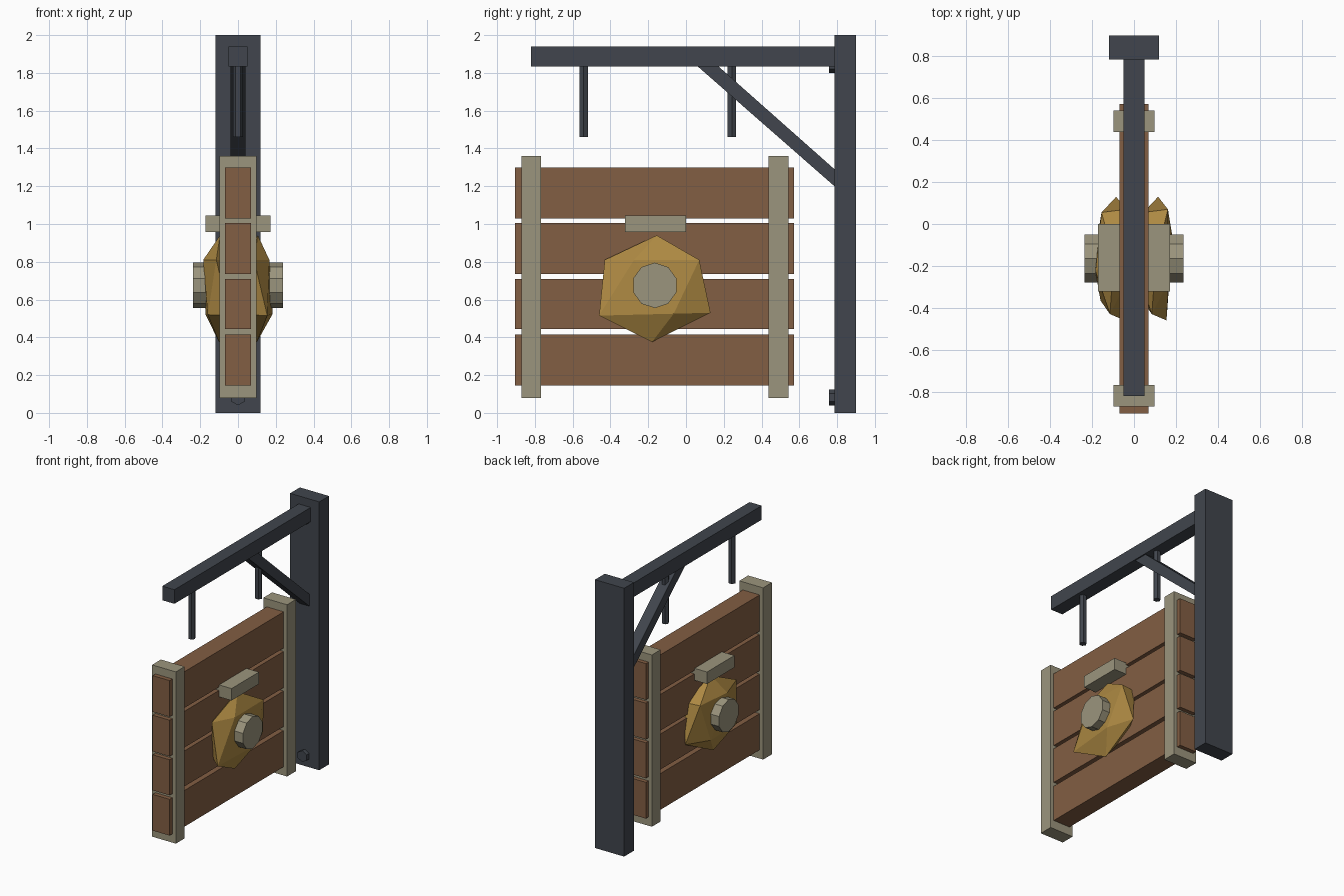
import bpy, bmesh, math
from mathutils import Matrix, Vector

if "Cube" in bpy.data.objects:
    bpy.data.objects.remove(bpy.data.objects["Cube"])


def material(name, rgb):
    m = bpy.data.materials.new(name)
    m.diffuse_color = (*rgb, 1)
    m.use_nodes = True
    m.node_tree.nodes["Principled BSDF"].inputs["Base Color"].default_value = m.diffuse_color
    return m


IRON = material("dark_iron", (0.052, 0.060, 0.074))
WOOD = material("brown_wood", (0.225, 0.112, 0.056))
STONE = material("pale_trim", (0.33, 0.30, 0.205))
GOLD = material("gold", (0.42, 0.25, 0.055))


def finish(name, bm, mat):
    bmesh.ops.recalc_face_normals(bm, faces=bm.faces)
    me = bpy.data.meshes.new(name)
    bm.to_mesh(me)
    bm.free()
    me.materials.append(mat)
    ob = bpy.data.objects.new(name, me)
    bpy.context.collection.objects.link(ob)
    return ob


def box(name, x, y, z, mat):
    """Box from (min, max) ranges."""
    bm = bmesh.new()
    size = [r[1] - r[0] for r in (x, y, z)]
    mid = [(r[0] + r[1]) / 2 for r in (x, y, z)]
    bmesh.ops.create_cube(bm, size=1, matrix=Matrix.Translation(mid) @ Matrix.Diagonal((*size, 1)))
    return finish(name, bm, mat)


def prism(name, sides, radius, depth, centre, axis, turn, mat):
    """Regular prism along an axis, turned about that axis."""
    rot = {"x": Matrix.Rotation(math.pi / 2, 4, "Y"),
           "y": Matrix.Rotation(math.pi / 2, 4, "X"),
           "z": Matrix.Identity(4)}[axis]
    bm = bmesh.new()
    # first corner placed at local +x, then turned
    pts = [Vector((radius * math.cos(turn + math.tau * i / sides),
                   radius * math.sin(turn + math.tau * i / sides), -depth / 2)) for i in range(sides)]
    f = bm.faces.new([bm.verts.new(p) for p in pts])
    ext = bmesh.ops.extrude_face_region(bm, geom=[f])
    bmesh.ops.translate(bm, vec=(0, 0, depth),
                        verts=[v for v in ext["geom"] if isinstance(v, bmesh.types.BMVert)])
    bmesh.ops.transform(bm, matrix=Matrix.Translation(centre) @ rot, verts=bm.verts)
    return finish(name, bm, mat)


# Post and arm
box("post", (-0.12, 0.12), (0.785, 0.90), (0, 2), IRON)
box("arm", (-0.05, 0.05), (-0.82, 0.79), (1.835, 1.94), IRON)

# Diagonal brace, extruded from its side profile
bm = bmesh.new()
profile = [(0.06, 1.836), (0.17, 1.836), (0.786, 1.29), (0.786, 1.20)]
face = bm.faces.new([bm.verts.new((-0.04, y, z)) for y, z in profile])
ext = bmesh.ops.extrude_face_region(bm, geom=[face])
bmesh.ops.translate(bm, vec=(0.08, 0, 0),
                    verts=[v for v in ext["geom"] if isinstance(v, bmesh.types.BMVert)])
finish("brace", bm, IRON)

# Hanging rods
for i, y in enumerate((-0.5425, 0.2425)):
    prism(f"hanging_rod_{i + 1}", 6, 0.026, 0.38, (0, y, 1.65), "z", 0, IRON)

# Post bolts
for i, z in enumerate((0.0825, 1.8425)):
    prism(f"post_bolt_{i + 1}", 6, 0.0425, 0.03, (0, 0.771, z), "y", math.pi / 2, IRON)

# Sign planks
for i, (z0, z1) in enumerate(((0.145, 0.415), (0.445, 0.71), (0.735, 1.005), (1.03, 1.30))):
    box(f"plank_{i + 1}", (-0.07, 0.07), (-0.905, 0.573), (z0, z1), WOOD)

# Upright battens
for i, y in enumerate((-0.872, 0.438)):
    box(f"batten_{i + 1}", (-0.098, 0.098), (y, y + 0.104), (0.08, 1.36), STONE)

# Emblem cap, one block through the sign
box("emblem_cap", (-0.173, 0.173), (-0.323, 0), (0.957, 1.046), STONE)

# Faceted gold emblem and round boss on each side
nugget = [(0.005, 0.01, 0.28), (0, -0.015, -0.285),
          (0.084, 0.10, -0.135), (0.015, 0.295, -0.13), (-0.072, 0.12, -0.14),
          (-0.06, -0.20, -0.14), (0.055, -0.295, -0.145),
          (0.062, 0.235, 0.15), (-0.055, 0.22, 0.15), (-0.084, -0.06, 0.15),
          (-0.015, -0.265, 0.15), (0.066, -0.11, 0.15)]
for side, s in (("right", 1), ("left", -1)):
    bm = bmesh.new()
    for p in nugget:
        bm.verts.new(Vector(p) + Vector((0.1 * s, -0.165, 0.66)))
    bmesh.ops.convex_hull(bm, input=bm.verts)
    finish(f"gold_emblem_{side}", bm, GOLD)
    prism(f"boss_{side}", 10, 0.12, 0.14, (0.167 * s, -0.165, 0.675), "x", 0, STONE)
